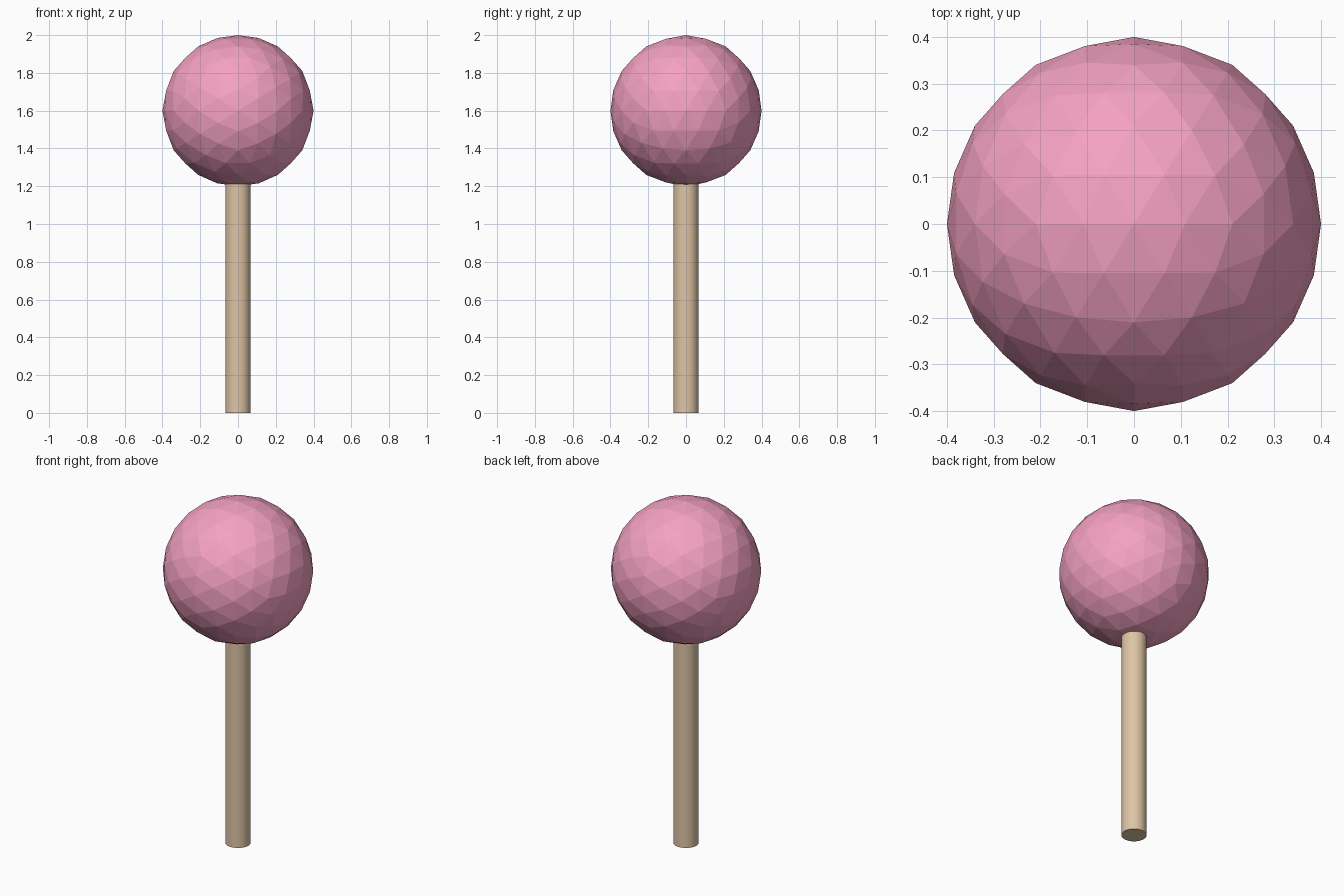
import bpy, bmesh, math
from mathutils import Vector

if "Cube" in bpy.data.objects:
    bpy.data.objects.remove(bpy.data.objects["Cube"])


def material(name, color):
    m = bpy.data.materials.new(name)
    m.diffuse_color = color
    m.use_nodes = True
    m.node_tree.nodes["Principled BSDF"].inputs["Base Color"].default_value = m.diffuse_color
    return m


def add_object(name, bm, mat):
    mesh = bpy.data.meshes.new(name)
    bm.to_mesh(mesh)
    bm.free()
    mesh.materials.append(mat)
    ob = bpy.data.objects.new(name, mesh)
    bpy.context.collection.objects.link(ob)
    return ob


# Faceted ball: icosahedron from three golden rectangles, subdivided twice
R, CENTER = 0.4, Vector((0, 0, 1.6))
t = (1 + math.sqrt(5)) / 2
bm = bmesh.new()
for a in (-1, 1):
    for b in (-t, t):
        for co in ((a, 0, b), (0, b, a), (b, a, 0)):
            bm.verts.new(Vector(co).normalized())
bmesh.ops.convex_hull(bm, input=bm.verts[:])
for _ in range(2):
    bmesh.ops.subdivide_edges(bm, edges=bm.edges[:], cuts=1, use_grid_fill=True)
    for v in bm.verts:
        v.co.normalize()
for v in bm.verts:
    v.co = v.co * R + CENTER
bmesh.ops.recalc_face_normals(bm, faces=bm.faces[:])
add_object("ball", bm, material("pink", (0.91, 0.36, 0.54, 1)))

# Round stick, its top just inside the ball
TOP = 1.23
bm = bmesh.new()
bmesh.ops.create_cone(bm, cap_ends=True, segments=32, radius1=0.067,
                      radius2=0.067, depth=TOP)
bmesh.ops.translate(bm, vec=(0, 0, TOP / 2), verts=bm.verts[:])
stick = add_object("stick", bm, material("wood", (0.73, 0.56, 0.38, 1)))
bpy.context.view_layer.objects.active = stick
stick.select_set(True)
bpy.ops.object.shade_smooth_by_angle(angle=math.radians(40))
